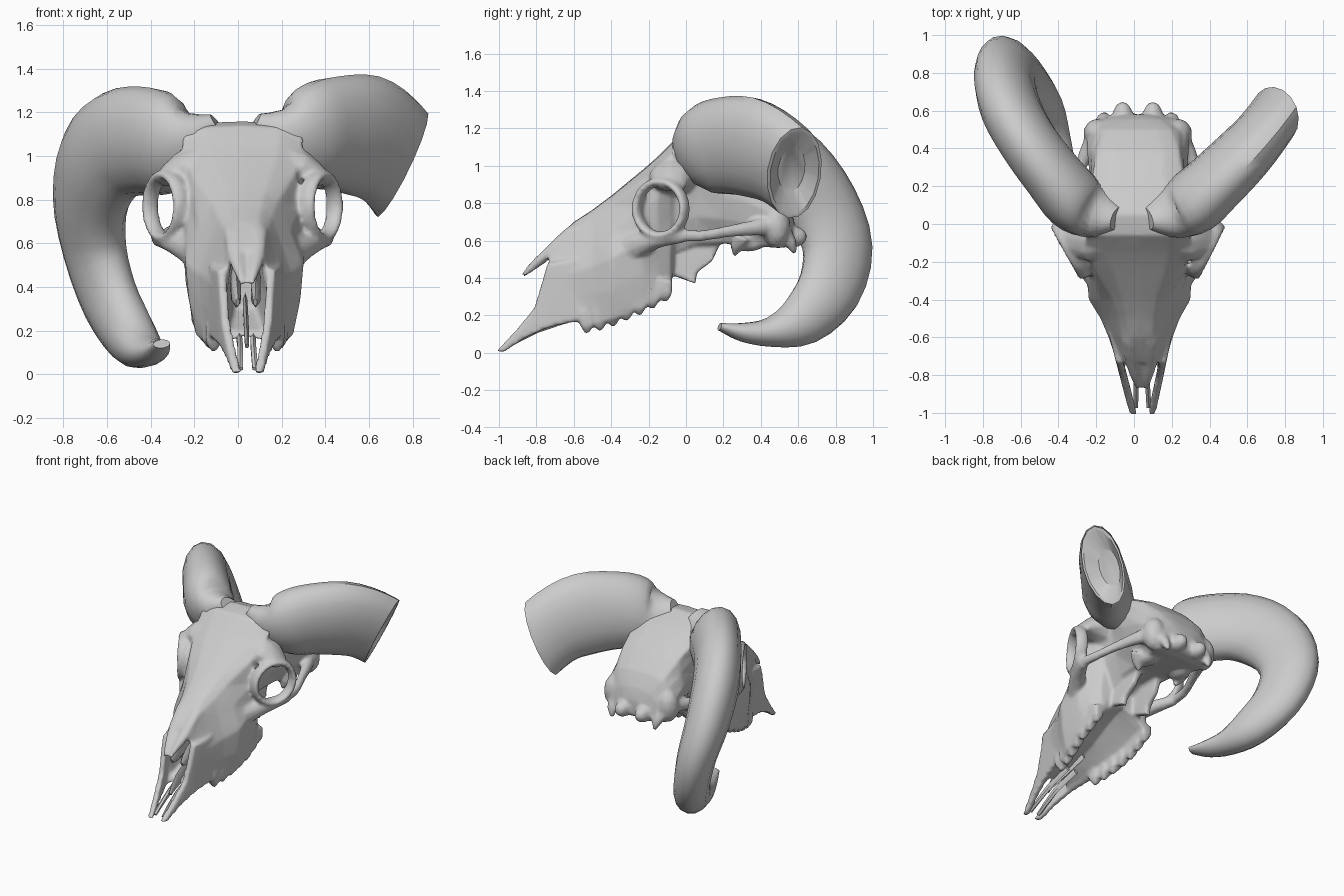
import bpy, bmesh, math
from mathutils import Vector

if "Cube" in bpy.data.objects:
    bpy.data.objects.remove(bpy.data.objects["Cube"], do_unlink=True)

bone = bpy.data.materials.new("bone_grey")
bone.use_nodes = True
GREY = (0.6, 0.6, 0.6, 1)
bone.diffuse_color = GREY
bone.node_tree.nodes["Principled BSDF"].inputs["Base Color"].default_value = GREY


def finish(name, bm, mirrored=False, lean=True):
    """Turn a bmesh into a smooth-shaded object; skull parts lean slightly off centre."""
    if mirrored:
        copy = bmesh.ops.duplicate(bm, geom=bm.verts[:] + bm.edges[:] + bm.faces[:])
        for item in copy["geom"]:
            if isinstance(item, bmesh.types.BMVert):
                item.co.x *= -1
    if lean:
        for v in bm.verts:
            v.co.x += 0.02 - 0.025 * min(v.co.y, 0)
    bmesh.ops.recalc_face_normals(bm, faces=bm.faces[:])
    mesh = bpy.data.meshes.new(name)
    bm.to_mesh(mesh)
    bm.free()
    mesh.materials.append(bone)
    obj = bpy.data.objects.new(name, mesh)
    bpy.context.collection.objects.link(obj)
    bpy.ops.object.select_all(action="DESELECT")
    obj.select_set(True)
    bpy.context.view_layer.objects.active = obj
    bpy.ops.object.shade_smooth_by_angle(angle=math.radians(40))
    return obj


def loft(bm, rings, closed=False):
    """Skin a series of equal point rings, capping the ends unless closed."""
    loops = [[bm.verts.new(p) for p in ring] for ring in rings]
    n = len(loops[0])
    pairs = list(zip(loops, loops[1:]))
    if closed:
        pairs.append((loops[-1], loops[0]))
    else:
        bm.faces.new(loops[0])
        bm.faces.new(loops[-1])
    for a, b in pairs:
        for i in range(n):
            j = (i + 1) % n
            bm.faces.new((a[i], a[j], b[j], b[i]))


def refine(rows, steps):
    """Catmull-Rom interpolation over rows of any length."""
    out = []
    last = len(rows) - 1
    for i in range(last):
        quad = [rows[max(i - 1, 0)], rows[i], rows[i + 1], rows[min(i + 2, last)]]
        for s in range(steps):
            t = s / steps
            out.append([b + t / 2 * (c - a + t * (2 * a - 5 * b + 4 * c - d
                        + t * (3 * (b - c) + d - a))) for a, b, c, d in zip(*quad)])
    return out + [list(rows[-1])]


def tube(rows, sides=10, steps=2, up=(0, 0, 1), curl=None):
    """Sweep an ellipse along rows of x, y, z, height radius, side radius."""
    rows = refine(rows, steps)
    pts = [Vector(r[:3]) for r in rows]
    rings = []
    for i, row in enumerate(rows):
        t = (pts[min(i + 1, len(pts) - 1)] - pts[max(i - 1, 0)]).normalized()
        ref = pts[i] - Vector(curl) if curl else Vector(up)
        out = (ref - t * ref.dot(t)).normalized()
        side = t.cross(out)
        angles = [math.tau * k / sides for k in range(sides)]
        rings.append([pts[i] + out * row[3] * math.cos(a) + side * row[4] * math.sin(a)
                      for a in angles])
    bm = bmesh.new()
    loft(bm, rings)
    return bm


def plate(outline, x_at, thick):
    """Thin upright bone plate from a y, z outline; x_at gives x for a given y, z."""
    bm = bmesh.new()
    loft(bm, [[(x_at(y, z) + s * thick / 2, y, z) for y, z in outline] for s in (-1, 1)])
    return bm


# Skull body: y, top z, bottom z, top / middle / bottom half width, palate arch
sections = [
    (-.5, .55, .3, .05, .06, .05, 0),
    (-.72, .54, .2, .07, .09, .08, 0),
    (-.74, .57, .14, .08, .125, .11, .03),
    (-.6, .7, .16, .1, .17, .14, .06),
    (-.5, .765, .16, .12, .21, .18, .1),
    (-.4, .84, .17, .15, .27, .22, .13),
    (-.23, .98, .245, .24, .28, .235, .15),
    (-.15, 1.05, .28, .27, .24, .23, .15),
    (-.08, 1.12, .33, .28, .2, .19, .12),
    (-.06, 1.14, .54, .28, .2, .12, 0),
    (.05, 1.16, .58, .27, .21, .13, 0),
    (.2, 1.1, .585, .25, .25, .14, 0),
    (.38, 1, .57, .22, .27, .18, 0),
    (.5, .88, .56, .18, .27, .2, 0),
    (.555, .78, .57, .12, .2, .18, 0),
    (.58, .7, .59, .05, .1, .1, 0),
]
rings = []
for y, top, bottom, wt, wm, wb, arch in sections:
    h = top - bottom
    half = [(wt * .6, top - h * .01), (wt, top - h * .08), ((wt + wm) / 2, top - h * .28),
            (wm, bottom + h * .5), (wm * .7 + wb * .3, bottom + h * .25), (wb, bottom),
            (wb * .7, bottom + arch * .4)]
    rings.append([(0, y, top)] + [(x, y, z) for x, z in half] + [(0, y, bottom + arch)]
                 + [(-x, y, z) for x, z in reversed(half)])
bm = bmesh.new()
loft(bm, rings)
skull = finish("skull", bm)

# Nasal bones, overhanging the nose opening
nasal = tube([(.045, -.5, .71, .03, .05), (.05, -.62, .645, .03, .05),
              (.042, -.74, .53, .03, .042), (.032, -.81, .47, .025, .026),
              (.022, -.87, .415, .012, .014)])

# Front jaw blades
blade = [(-.56, .18), (-.58, .5), (-.74, .48), (-.78, .34), (-.81, .24), (-.9, .13),
         (-1.01, .01), (-.98, 0), (-.86, .08), (-.75, .13)]
jaw = plate(blade, lambda y, z: .05 + .235 * (1 + y), .04)

# Eye socket rims
sockets = bmesh.new()
rim_rings = []
around, outward = Vector((.47, .88, 0)), Vector((.88, -.47, 0))
for k in range(24):
    a = math.tau * k / 24
    spoke = around * math.cos(a) * .145 + Vector((0, 0, math.sin(a) * .145))
    rim_rings.append([Vector((.355, -.135, .77)) + spoke + spoke.normalized() * .024 * math.cos(b)
                      + outward * .045 * math.sin(b)
                      for b in (math.tau * j / 8 for j in range(8))])
loft(sockets, rim_rings, closed=True)

# Brow bridges, cheekbones and cheek arches
brows = tube([(.16, -.05, .95, .12, .13), (.28, -.08, .935, .085, .12),
              (.38, -.07, .89, .03, .07)])
cheekbones = tube([(.12, -.44, .47, .08, .06), (.22, -.3, .56, .08, .06),
                   (.33, -.15, .605, .045, .05), (.39, -.02, .62, .035, .03)])
arches = tube([(.39, -.06, .63, .035, .03), (.38, .08, .625, .03, .028),
               (.33, .23, .65, .032, .028), (.27, .38, .67, .045, .04),
               (.2, .5, .69, .06, .06)])

# Palate wings behind the tooth rows
wing = [(-.12, .6), (-.06, .41), (.05, .37), (.06, .43), (.14, .49), (.2, .62)]
wings = plate(wing, lambda y, z: .1 - .1 * (z - .4), .045)

# Cheek teeth along a rising row
teeth = bmesh.new()
for k in range(7):
    f = k / 6
    y = -.53 + .42 * f
    low = .105 + .17 * f ** 1.4
    x = .145 + .06 * min(1, f * 1.6)
    corners = ((-1, -1), (1, -1), (1, 1), (-1, 1))
    loft(teeth, [[(x + sx * w, y + sy * w, low + up) for sx, sy in corners]
                 for w, up in ((.036, .12), (.034, .04), (.012, 0))])


# Rear bumps and spurs under the braincase
def knob(bm, centre, size):
    made = bmesh.ops.create_icosphere(bm, subdivisions=2, radius=1)["verts"]
    for v in made:
        v.co = Vector([c + p * s for c, p, s in zip(centre, v.co, size)])


knobs = bmesh.new()
knob(knobs, (.08, .57, .62), (.055, .08, .06))
knob(knobs, (.14, .33, .58), (.06, .09, .04))
knob(knobs, (.21, .48, .68), (.08, .08, .12))
rear_spurs = tube([(.18, .5, .66, .06, .06), (.18, .56, .59, .035, .04),
                   (.17, .58, .53, .012, .015)], 6, up=(0, 1, 0))
ear_spurs = tube([(.2, .3, .63, .06, .05), (.18, .27, .57, .035, .035),
                  (.15, .26, .52, .012, .015)], 6, up=(0, 1, 0))

# Fuse the paired bones into one skull surface
pairs = {"nasal_bones": nasal, "front_jaw_blades": jaw, "eye_socket_rims": sockets,
         "brow_bridges": brows, "cheekbones": cheekbones, "cheek_arches": arches,
         "palate_wings": wings, "cheek_teeth": teeth, "rear_knobs": knobs,
         "rear_spurs": rear_spurs, "ear_spurs": ear_spurs}
bones = [skull] + [finish(name, bm, True) for name, bm in pairs.items()]
for obj in bones:
    obj.select_set(True)
bpy.context.view_layer.objects.active = skull
bpy.ops.object.join()
fuse = skull.modifiers.new("fuse", "REMESH")
fuse.mode = "VOXEL"
fuse.voxel_size = .012
fuse.use_smooth_shade = True
soften = skull.modifiers.new("soften", "SMOOTH")
soften.factor = .5
soften.iterations = 5
thin = skull.modifiers.new("thin", "DECIMATE")
thin.ratio = .3

# Thin bones inside the nose
finish("inner_jaw_splints", tube([(.035, -.6, .2, .03, .014), (.03, -.8, .13, .025, .014),
                                  (.035, -.97, .025, .01, .015)], 6), True)
finish("nose_scrolls", tube([(.05, -.5, .45, .08, .02), (.045, -.68, .37, .07, .025),
                             (.04, -.76, .33, .02, .01)], 6), True)
finish("nose_divider", tube([(0, -.5, .3, .08, .012), (0, -.75, .2, .05, .012),
                             (0, -.84, .13, .015, .01)], 6))

# Whole right horn, curling back, down and forward
right_path = [
    (-.09, .03, 1.14, .07, .05), (-.21, .06, 1.07, .17, .13), (-.32, .13, 1.06, .235, .165),
    (-.43, .26, 1.07, .25, .16),
    (-.55, .42, 1.05, .25, .155), (-.64, .58, .95, .245, .155), (-.68, .73, .77, .22, .145),
    (-.655, .81, .56, .2, .13), (-.585, .765, .34, .18, .12), (-.49, .62, .175, .14, .115),
    (-.43, .45, .11, .08, .095), (-.38, .3, .11, .05, .07), (-.35, .18, .14, .02, .04),
]
finish("right_horn", tube(right_path, 16, 3, curl=(-.45, .38, .62)), lean=False)

# Left horn, snapped off with a hollow end
left_path = [
    (.07, .03, 1.14, .07, .05), (.2, .06, 1.08, .18, .13), (.32, .12, 1.09, .245, .165),
    (.43, .22, 1.105, .265, .16), (.57, .36, 1.095, .28, .15), (.69, .5, 1.03, .265, .135),
    (.78, .63, .91, .25, .125), (.84, .75, .75, .22, .11),
]
bm = tube(left_path, 16, 3, curl=(.45, .38, .62))
normal = Vector((.85, .25, -.42)).normalized()
cut = bmesh.ops.bisect_plane(bm, geom=bm.verts[:] + bm.edges[:] + bm.faces[:],
                             plane_co=(.74, .6, .95), plane_no=normal, clear_outer=True)
rim = [e for e in cut["geom_cut"] if isinstance(e, bmesh.types.BMEdge)]
cap = bmesh.ops.contextual_create(bm, geom=rim)["faces"]
bmesh.ops.recalc_face_normals(bm, faces=bm.faces[:])
for shrink, depth in ((.9, 0), (.55, .07)):
    cap = bmesh.ops.extrude_discrete_faces(bm, faces=cap)["faces"]
    centre = cap[0].calc_center_median()
    for v in cap[0].verts:
        v.co = centre + (v.co - centre) * shrink - normal * depth
finish("left_horn", bm, lean=False)
